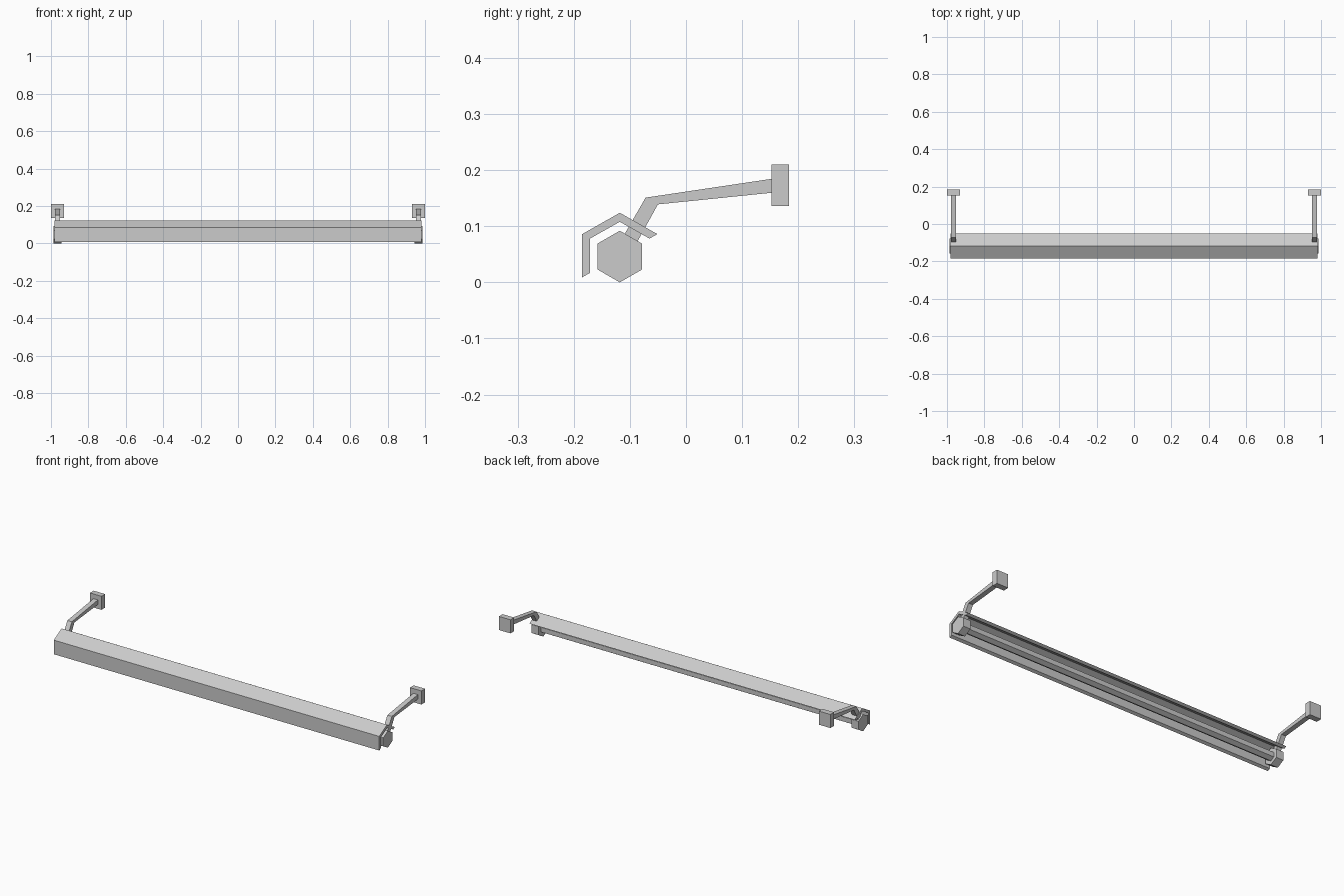
import bpy, bmesh, math

if "Cube" in bpy.data.objects:
    bpy.data.objects.remove(bpy.data.objects["Cube"])


def prism(name, profile, x0, x1):
    """Extrude a (y, z) outline along x from x0 to x1."""
    bm = bmesh.new()
    face = bm.faces.new([bm.verts.new((x0, y, z)) for y, z in profile])
    res = bmesh.ops.extrude_face_region(bm, geom=[face])
    verts = [g for g in res["geom"] if isinstance(g, bmesh.types.BMVert)]
    bmesh.ops.translate(bm, verts=verts, vec=(x1 - x0, 0, 0))
    bmesh.ops.recalc_face_normals(bm, faces=bm.faces)
    mesh = bpy.data.meshes.new(name)
    bm.to_mesh(mesh)
    bm.free()
    obj = bpy.data.objects.new(name, mesh)
    bpy.context.collection.objects.link(obj)
    return obj


def hexagon(r, y=-0.118, z=0.046):
    return [(y + r * math.sin(i * math.pi / 3), z + r * math.cos(i * math.pi / 3))
            for i in range(6)]


# Folded sheet shade over the tube
shade = [(-0.185, 0.009), (-0.185, 0.086), (-0.118, 0.124), (-0.051, 0.086),
         (-0.065, 0.078), (-0.118, 0.108), (-0.171, 0.078), (-0.171, 0.017)]
prism("lamp_shade", shade, -0.982, 0.982)

# Slim light tube between the end caps
prism("light_tube", hexagon(0.025), -0.95, 0.95)

# Bent arm and wall plate outlines
arm = [(-0.110, 0.085), (-0.072, 0.151), (0.156, 0.185),
       (0.156, 0.160), (-0.050, 0.139), (-0.087, 0.072)]
plate = [(0.152, 0.136), (0.184, 0.136), (0.184, 0.210), (0.152, 0.210)]

# End cap, arm and wall plate on both ends
for side, s in (("left", -1), ("right", 1)):
    prism("end_cap_" + side, hexagon(0.046), s * 0.944, s * 0.987)
    prism("arm_" + side, arm, s * 0.952, s * 0.979)
    prism("wall_plate_" + side, plate, s * 0.931, s * 1.0)
